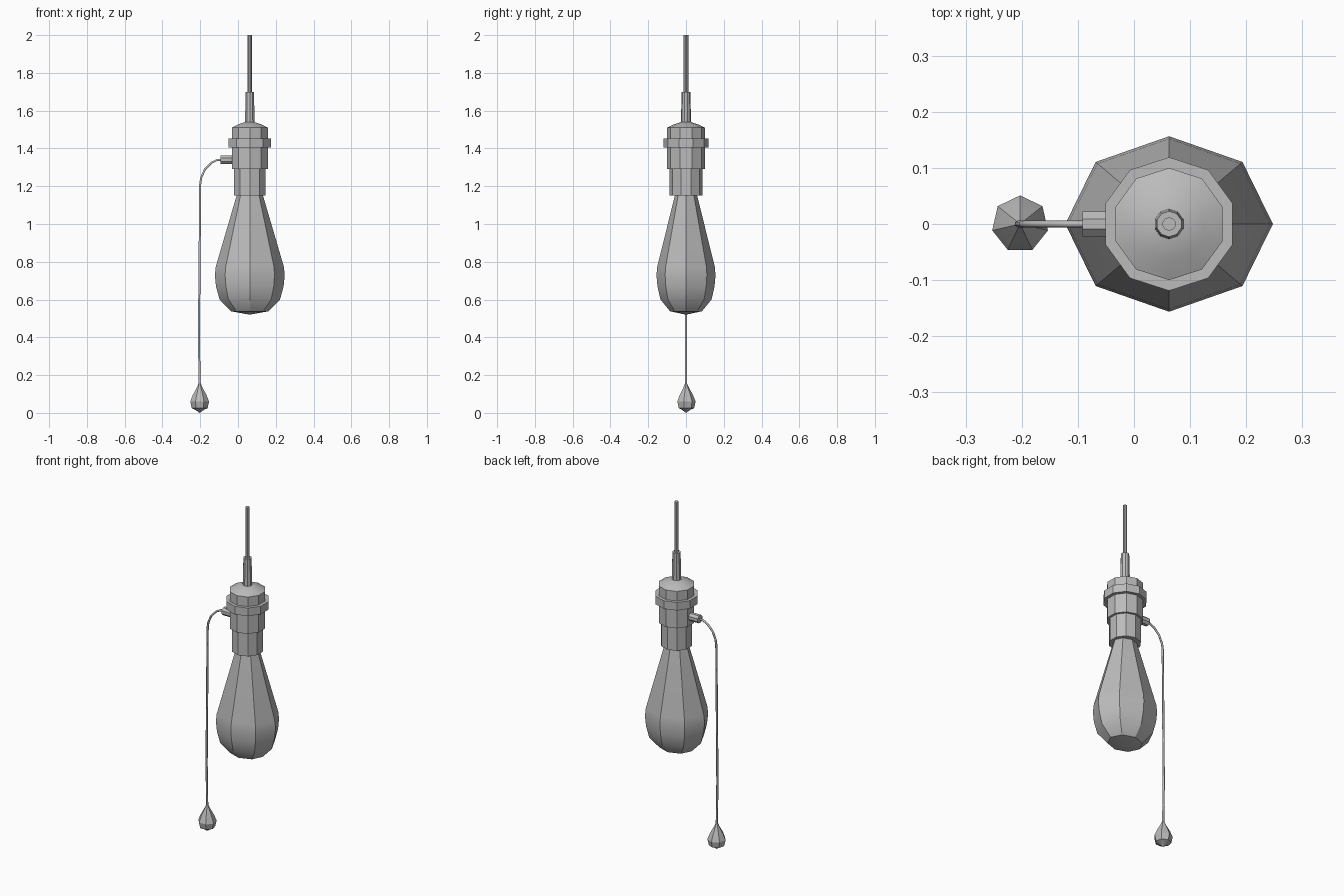
import bpy, bmesh, math
from mathutils import Matrix

if "Cube" in bpy.data.objects:
    bpy.data.objects.remove(bpy.data.objects["Cube"])

CX = 0.0625   # axis of the bulb and socket
PX = -0.203   # axis of the pull cord

grey = bpy.data.materials.new("grey")
grey.diffuse_color = (0.5, 0.5, 0.5, 1)
grey.use_nodes = True
grey.node_tree.nodes["Principled BSDF"].inputs["Base Color"].default_value = grey.diffuse_color


def lathe(name, profile, sides, x, start=math.pi / 2, y_scale=1.0, matrix=None):
    """Revolve (radius, z) points; ends with zero radius close to a tip, others get a cap."""
    bm = bmesh.new()
    rings = []
    for r, z in profile:
        if r == 0:
            rings.append([bm.verts.new((0, 0, z))])
            continue
        angles = [start + 2 * math.pi * i / sides for i in range(sides)]
        rings.append([bm.verts.new((r * math.cos(a), r * math.sin(a) * y_scale, z)) for a in angles])
    for a, b in zip(rings, rings[1:]):
        for i in range(sides):
            j = (i + 1) % sides
            if len(a) == 1:
                bm.faces.new((a[0], b[j], b[i]))
            elif len(b) == 1:
                bm.faces.new((a[i], a[j], b[0]))
            else:
                bm.faces.new((a[i], a[j], b[j], b[i]))
    for ring in (rings[0], rings[-1]):
        if len(ring) > 1:
            bm.faces.new(ring)
    if matrix:
        bm.transform(matrix)
    bmesh.ops.translate(bm, verts=bm.verts, vec=(x, 0, 0))
    bmesh.ops.recalc_face_normals(bm, faces=bm.faces)
    mesh = bpy.data.meshes.new(name)
    bm.to_mesh(mesh)
    bm.free()
    mesh.materials.append(grey)
    mesh.shade_smooth()
    mesh.set_sharp_from_angle(angle=math.radians(30))
    obj = bpy.data.objects.new(name, mesh)
    bpy.context.collection.objects.link(obj)
    return obj


# Glass bulb, eight sides, slightly flattened front to back
lathe("bulb", [(0, 0.52), (0.10, 0.538), (0.16, 0.60), (0.179, 0.67), (0.185, 0.73),
               (0.18, 0.775), (0.07, 1.15), (0.065, 1.18)], 8, CX, y_scale=0.845)

# Socket: lower sleeve, body with domed cap, raised collar
lathe("socket_sleeve", [(0.087, 1.15), (0.087, 1.295)], 10, CX)
lathe("socket_body", [(0.10, 1.29), (0.10, 1.51), (0.065, 1.527), (0.025, 1.54)], 10, CX)
lathe("socket_collar", [(0.119, 1.405), (0.119, 1.453)], 10, CX)

# Strain relief and hanging cord
lathe("strain_relief", [(0.027, 1.53), (0.023, 1.70)], 10, CX)
lathe("hanging_cord", [(0.012, 1.69), (0.012, 2.0)], 10, CX)

# Switch stub, lying along x
lathe("switch_stub", [(0.024, -0.092), (0.024, -0.02)], 8, 0, start=math.pi / 8,
      matrix=Matrix.Translation((0, 0, 1.34)) @ Matrix.Rotation(math.pi / 2, 4, 'Y'))

# Pull cord: bends out of the stub and hangs down
curve = bpy.data.curves.new("pull_cord", 'CURVE')
curve.dimensions = '3D'
curve.bevel_depth = 0.006
curve.bevel_resolution = 1
curve.use_fill_caps = True
path = [(-0.08, 1.34), (-0.11, 1.339), (-0.14, 1.325), (-0.175, 1.29), (-0.195, 1.245),
        (-0.2, 1.21), (-0.204, 0.75), (-0.207, 0.4), (PX, 0.145)]
spline = curve.splines.new('POLY')
spline.points.add(len(path) - 1)
for p, (x, z) in zip(spline.points, path):
    p.co = (x, 0, z, 1)
curve.materials.append(grey)
cord = bpy.data.objects.new("pull_cord", curve)
bpy.context.collection.objects.link(cord)
cord.select_set(True)
bpy.context.view_layer.objects.active = cord
bpy.ops.object.convert(target='MESH')

# Drop-shaped pull knob, seven sides
lathe("pull_knob", [(0, 0.0), (0.025, 0.017), (0.043, 0.025), (0.051, 0.06), (0.037, 0.095),
                    (0.015, 0.135), (0.004, 0.16)], 7, PX)
